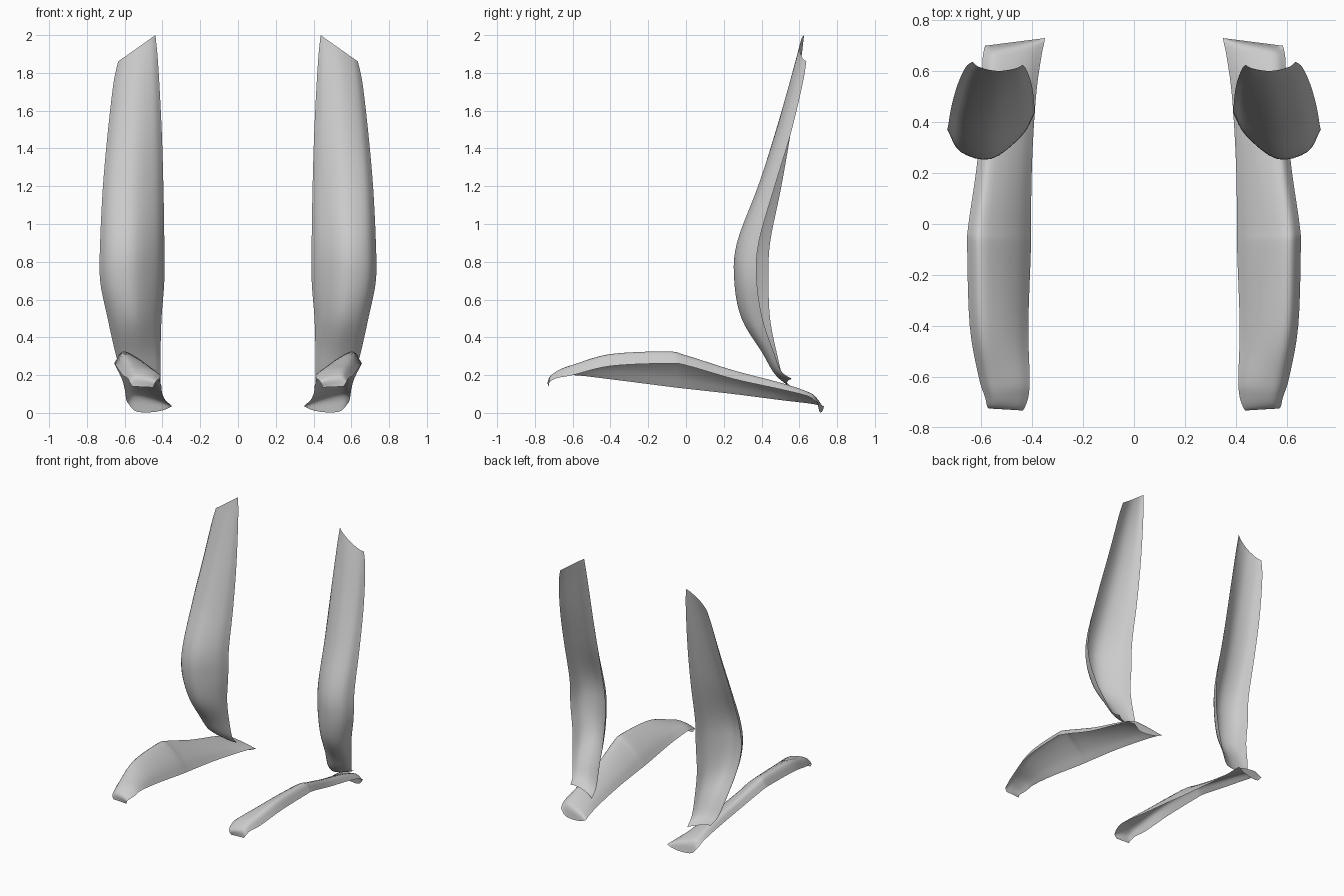
import bpy
from mathutils import Vector


def smooth(points, steps):
    """Dense Catmull-Rom curve through points of any dimension."""
    pts = [Vector(p) for p in points]
    pts = [2 * pts[0] - pts[1]] + pts + [2 * pts[-1] - pts[-2]]
    out = []
    for i in range(1, len(pts) - 2):
        a, b, c, d = pts[i - 1:i + 3]
        for s in range(steps):
            t = s / steps
            out.append(0.5 * (2 * b + (c - a) * t + (2 * a - 5 * b + 4 * c - d) * t ** 2
                              + (3 * b - a - 3 * c + d) * t ** 3))
    return out + [pts[-2]]


def shell(name, rows, section, place):
    """Loft a curved open sheet from edge data and a bulge profile, on both sides."""
    rows = smooth(rows, 5)
    section = smooth(section, 4)
    n = len(section)
    for side, sign in (("right", 1), ("left", -1)):
        verts = []
        for ui, uo, xi, di, xo, do, bulge in rows:
            for t, h in section:
                x, u, d = xi + (xo - xi) * t, ui + (uo - ui) * t, di + (do - di) * t
                verts.append(place(sign * x, u, d, bulge * h))
        faces = []
        for r in range(len(rows) - 1):
            for c in range(n - 1):
                a = r * n + c
                f = (a, a + 1, a + n + 1, a + n)
                faces.append(f if sign > 0 else f[::-1])
        mesh = bpy.data.meshes.new(f"{name}_{side}")
        mesh.from_pydata(verts, [], faces)
        mesh.shade_smooth()
        obj = bpy.data.objects.new(f"{name}_{side}", mesh)
        bpy.context.collection.objects.link(obj)


# upright shells: inner z, outer z, inner x, inner y, outer x, outer y, bulge to the front
upright = [
    (0.125, 0.18, 0.41, 0.57, 0.60, 0.56, 0.03),
    (0.19, 0.22, 0.41, 0.515, 0.62, 0.505, 0.04),
    (0.32, 0.32, 0.41, 0.48, 0.65, 0.465, 0.07),
    (0.50, 0.50, 0.405, 0.445, 0.69, 0.405, 0.13),
    (0.70, 0.70, 0.39, 0.437, 0.73, 0.375, 0.148),
    (0.90, 0.90, 0.39, 0.445, 0.73, 0.385, 0.143),
    (1.20, 1.20, 0.395, 0.505, 0.715, 0.47, 0.105),
    (1.52, 1.48, 0.405, 0.56, 0.69, 0.555, 0.08),
    (1.85, 1.74, 0.423, 0.607, 0.66, 0.617, 0.05),
    (2.00, 1.86, 0.437, 0.625, 0.635, 0.637, 0.03)]
shell("upright_guard", upright,
      [(0, 0), (0.15, 0.54), (0.5, 1), (0.85, 0.66), (1, 0)],
      lambda x, u, d, b: (x, d - b, u))

# lying shells: inner y, outer y, inner x, inner z, outer x, outer z, bulge upward
lying = [
    (-0.725, -0.725, 0.45, 0.135, 0.56, 0.14, 0.0),
    (-0.73, -0.72, 0.435, 0.165, 0.575, 0.165, 0.02),
    (-0.68, -0.68, 0.415, 0.185, 0.585, 0.185, 0.035),
    (-0.60, -0.60, 0.41, 0.20, 0.61, 0.20, 0.05),
    (-0.40, -0.40, 0.415, 0.178, 0.645, 0.248, 0.075),
    (-0.10, -0.10, 0.405, 0.14, 0.655, 0.262, 0.085),
    (0.0, 0.0, 0.405, 0.128, 0.65, 0.252, 0.075),
    (0.25, 0.25, 0.40, 0.10, 0.615, 0.18, 0.06),
    (0.50, 0.50, 0.385, 0.068, 0.60, 0.125, 0.045),
    (0.65, 0.64, 0.365, 0.05, 0.595, 0.09, 0.03),
    (0.715, 0.68, 0.352, 0.038, 0.59, 0.065, 0.02),
    (0.73, 0.70, 0.35, 0.035, 0.585, 0.055, -0.042)]
shell("lying_guard", lying,
      [(0, 0), (0.2, 0.6), (0.5, 1), (0.82, 1), (1, 0)],
      lambda x, u, d, b: (x, u, d + b))
